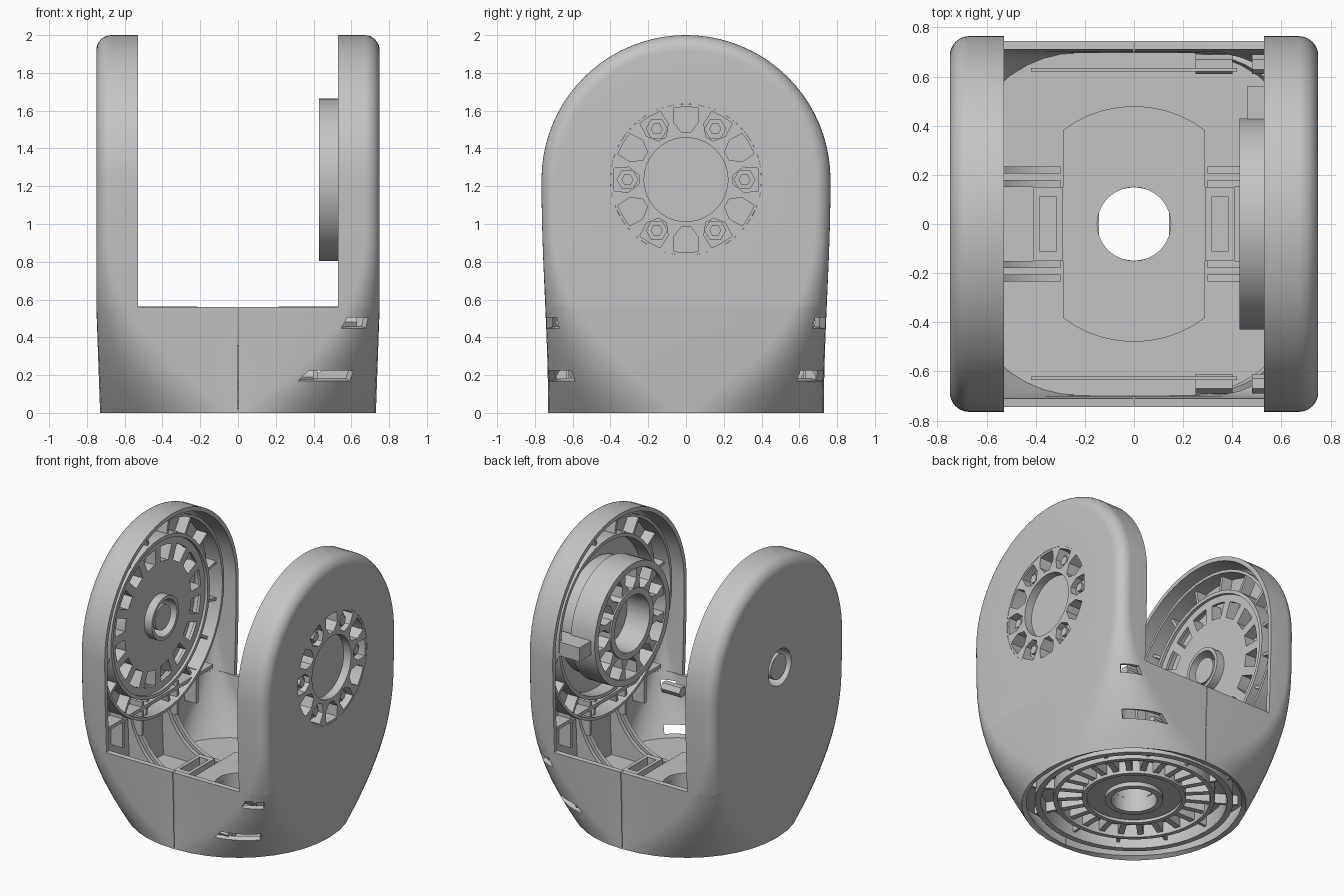
import bpy, bmesh, math
from math import sin, cos, pi, radians, hypot, atan2
from mathutils import Vector

cube = bpy.data.objects.get("Cube")
if cube:
    bpy.data.objects.remove(cube, do_unlink=True)

grey = bpy.data.materials.new("plain_grey")
grey.use_nodes = True
grey.diffuse_color = (0.55, 0.55, 0.55, 1)
grey.node_tree.nodes["Principled BSDF"].inputs["Base Color"].default_value = grey.diffuse_color

AXIS_Z = 1.235     # height of the pivot
ARM_R = 0.765      # radius of the rounded arm top
WALL_Z = 0.56      # top of the low front and back walls
FLOOR = 0.16


def finish(name, bm, wall=0.0):
    """Turn a bmesh into an object; wall > 0 thickens an open skin inwards."""
    bmesh.ops.recalc_face_normals(bm, faces=bm.faces[:])
    if wall:
        ref = Vector((0, 0, 1))
        if sum(f.normal.dot(f.calc_center_median() - ref) * f.calc_area() for f in bm.faces) < 0:
            bmesh.ops.reverse_faces(bm, faces=bm.faces[:])
    mesh = bpy.data.meshes.new(name)
    bm.to_mesh(mesh)
    bm.free()
    obj = bpy.data.objects.new(name, mesh)
    bpy.context.collection.objects.link(obj)
    mesh.materials.append(grey)
    bpy.ops.object.select_all(action='DESELECT')
    obj.select_set(True)
    bpy.context.view_layer.objects.active = obj
    if wall:
        mod = obj.modifiers.new("wall", 'SOLIDIFY')
        mod.thickness = wall
        mod.offset = -1
        bpy.ops.object.modifier_apply(modifier=mod.name)
    bpy.ops.object.shade_smooth_by_angle(angle=radians(30))


def circle(r, n=48, c=(0, 0)):
    return [(c[0] + r * cos(2 * pi * i / n), c[1] + r * sin(2 * pi * i / n)) for i in range(n)]


def turned(pts, a):
    return [(u * cos(a) - v * sin(a), u * sin(a) + v * cos(a)) for u, v in pts]


def rect(u0, u1, v0, v1):
    return [(u0, v0), (u1, v0), (u1, v1), (u0, v1)]


def place(axis, u, v, w):
    return {'z': (u, v, w), 'x': (w, u, v + AXIS_Z), 'y': (u, w, v)}[axis]


def plate(bm, axis, a, b, outer, inner=None):
    """Extrude a loop, with an optional hole, from a to b along an axis."""
    loops = [[[bm.verts.new(place(axis, u, v, w)) for u, v in lp] for w in (a, b)]
             for lp in (outer, inner) if lp]
    n = len(outer)
    for lo, hi in loops:
        for i in range(n):
            j = (i + 1) % n
            bm.faces.new((lo[i], lo[j], hi[j], hi[i]))
    for k in (0, 1):
        if inner:
            o, h = loops[0][k], loops[1][k]
            for i in range(n):
                j = (i + 1) % n
                bm.faces.new((o[i], o[j], h[j], h[i]))
        else:
            bm.faces.new(loops[0][k])


def tube(bm, axis, a, b, r0, r1):
    plate(bm, axis, a, b, circle(r1), circle(r0) if r0 else None)


def spokes(bm, axis, a, b, r0, r1, width, count, start=0.0):
    for i in range(count):
        plate(bm, axis, a, b, turned(rect(r0, r1, -width / 2, width / 2), start + 2 * pi * i / count))


def corner(z):
    """Corner radius: nearly round at the foot, tight in the arms."""
    return 0.08 + 0.635 * max(0, 1 - z / 0.95) ** 2.2


def half_depth(z):
    return 0.73 + 0.035 * sin(min(z / AXIS_Z, 1) * pi / 2) ** 2


def body_ring(z, inset=0.0):
    """Rounded square at height z, with a narrow slit point pair front and back."""
    hx, hy = 0.73 + 0.02 * min(1, z / WALL_Z) - inset, half_depth(z) - inset
    r = max(corner(z) - inset, 0.02)
    pts = []
    for q, (sx, sy) in enumerate(((1, 1), (-1, 1), (-1, -1), (1, -1))):
        for i in range(11):
            a = pi / 2 * (q + i / 10)
            pts.append((sx * (hx - r) + r * cos(a), sy * (hy - r) + r * sin(a)))
        if q in (0, 2):
            pts += [(sx * 0.002, sy * hy), (-sx * 0.002, sy * hy)]
    return pts


# Lower body skin with thin seams front and back, and bolt slots in the left corners
bm = bmesh.new()
rings = [[bm.verts.new((x, y, z)) for x, y in body_ring(z)]
         for z in [WALL_Z * i / 10 for i in range(11)]]
n = len(rings[0])
seams, slots = {11, 35}, {5, 6, 7, 8, 38, 39, 40, 41}
for row, (lo, hi) in enumerate(zip(rings, rings[1:])):
    skipped = seams | slots if row in (3, 8) else seams
    for i in set(range(n)) - skipped:
        j = (i + 1) % n
        bm.faces.new((lo[i], lo[j], hi[j], hi[i]))
finish("lower_body", bm, 0.035)


# Arm skins: rounded rim, flat outer face and a round opening
def arm(name, side, hole):
    bm = bmesh.new()
    zs = [WALL_Z + (AXIS_Z - WALL_Z) * i / 10 for i in range(10)]
    outline = [(half_depth(z), z) for z in zs]
    outline += [(ARM_R * cos(pi * i / 40), AXIS_Z + ARM_R * sin(pi * i / 40)) for i in range(41)]
    outline += [(-half_depth(z), z) for z in reversed(zs)]
    cols = []
    for k in range(-1, 9):
        col = []
        for y, z in outline:
            r = corner(z)
            t = pi / 2 * max(k, 0) / 8
            x = 0.53 if k < 0 else 0.75 - r + r * sin(t)
            d = r * (1 - cos(t))
            if z < AXIS_Z:
                p = (math.copysign(abs(y) - d, y), z)
            else:
                p = (y * (1 - d / ARM_R), AXIS_Z + (z - AXIS_Z) * (1 - d / ARM_R))
            col.append(bm.verts.new((side * x, *p)))
        cols.append(col)
    for a, b in zip(cols, cols[1:]):
        for i in range(len(outline) - 1):
            bm.faces.new((a[i], a[i + 1], b[i + 1], b[i]))
    edge = cols[-1]
    end = edge[-1].co.y
    edge = edge + [bm.verts.new((side * 0.75, end * (1 - i / 6), WALL_Z)) for i in range(1, 12)]
    inner = []
    for v in edge:
        y, z = v.co.y, v.co.z - AXIS_Z
        s = hole / hypot(y, z)
        inner.append(bm.verts.new((side * 0.75, y * s, AXIS_Z + z * s)))
    for i in range(len(edge)):
        j = (i + 1) % len(edge)
        bm.faces.new((edge[i], edge[j], inner[j], inner[i]))
    finish(name, bm, 0.03)


arm("left_arm", 1, 0.4)
arm("right_arm", -1, 0.13)

# Drive wheel set into the left arm, with pockets on both faces
bm = bmesh.new()
tube(bm, 'x', 0.61, 0.63, 0, 0.4)
tube(bm, 'x', 0.62, 0.748, 0.385, 0.4)
tube(bm, 'x', 0.62, 0.748, 0.222, 0.25)
tube(bm, 'x', 0.62, 0.69, 0, 0.225)
web = [(0.24, -0.045), (0.31, -0.015), (0.39, -0.04), (0.39, 0.04), (0.31, 0.015), (0.24, 0.045)]
for i in range(12):
    plate(bm, 'x', 0.62, 0.748, turned(web, pi / 12 + pi * i / 6))
    plate(bm, 'x', 0.44, 0.62, turned(web, pi / 12 + pi * i / 6))
tube(bm, 'x', 0.43, 0.62, 0.385, 0.43)
tube(bm, 'x', 0.43, 0.62, 0.2, 0.245)
plate(bm, 'x', 0.46, 0.72, rect(0.41, 0.56, -0.07, 0.03))
finish("drive_wheel", bm)

# Hex bolts in the drive wheel pockets and the corner slots
bm = bmesh.new()
for i in range(6):
    c = (0.31 * cos(pi * i / 3), 0.31 * sin(pi * i / 3))
    plate(bm, 'x', 0.62, 0.71, circle(0.058, 6, c))
    plate(bm, 'x', 0.7, 0.73, circle(0.032, 6, c))
for s in (1, -1):
    for z, x in ((0.48, 0.63), (0.19, 0.4)):
        plate(bm, 'x', x - 0.15, x, circle(0.04, 6, (s * 0.65, z - AXIS_Z)))
finish("hex_bolts", bm)

# Ribs lining the inside of each arm
for name, s in (("left_arm_ribs", 1), ("right_arm_ribs", -1)):
    bm = bmesh.new()
    tube(bm, 'x', s * 0.62, s * 0.725, 0.54, 0.565)
    tube(bm, 'x', s * 0.6, s * 0.725, 0.68, 0.7)
    spokes(bm, 'x', s * 0.64, s * 0.725, 0.55, 0.69, 0.02, 16, pi / 16)
    for y in (-0.42, -0.2, 0.2, 0.42):
        plate(bm, 'x', s * 0.62, s * 0.725, rect(y - 0.012, y + 0.012, 0.45 - AXIS_Z, -0.54))
    plate(bm, 'x', s * 0.62, s * 0.725, rect(-0.6, 0.6, -0.6, -0.575))
    if s < 0:
        tube(bm, 'x', -0.64, -0.66, 0.15, 0.38)
        tube(bm, 'x', -0.64, -0.725, 0.36, 0.38)
        tube(bm, 'x', -0.64, -0.66, 0.49, 0.55)
        spokes(bm, 'x', -0.64, -0.725, 0.37, 0.5, 0.06, 16)
    finish(name, bm)

# Pivot hub on the right arm
bm = bmesh.new()
tube(bm, 'x', -0.58, -0.73, 0.13, 0.155)
tube(bm, 'x', -0.6, -0.74, 0, 0.09)
finish("pivot_hub", bm)

# Floor and raised middle plate, both with a cable hole, and low inner walls
bm = bmesh.new()
floor_loop = body_ring(FLOOR, 0.03)
plate(bm, 'z', FLOOR - 0.03, FLOOR, floor_loop,
      [(0.15 * cos(atan2(y, x)), 0.15 * sin(atan2(y, x))) for x, y in floor_loop])
plate(bm, 'z', FLOOR - 0.01, FLOOR + 0.04,
      [(max(-0.29, min(0.29, x)), y) for x, y in circle(0.48)], circle(0.15))
for s in (1, -1):
    plate(bm, 'z', FLOOR - 0.01, FLOOR + 0.2, rect(-0.42, 0.42, s * 0.62, s * 0.635))
finish("floor", bm)

# Curved gussets and small trays that tie the floor to the arms
bm = bmesh.new()
for s in (1, -1):
    curve = [(s * (0.3 + 0.42 * sin(pi * i / 20)), 0.75 - 0.56 * cos(pi * i / 20)) for i in range(11)]
    for y in (-0.235, -0.18, 0.15, 0.205):
        plate(bm, 'y', y, y + 0.03, curve + [(s * 0.72, FLOOR - 0.01), (s * 0.3, FLOOR - 0.01)])
    plate(bm, 'z', FLOOR - 0.01, FLOOR + 0.08,
          rect(s * 0.29, s * 0.41, -0.15, 0.15), rect(s * 0.315, s * 0.385, -0.11, 0.11))
finish("gussets", bm)

# Underside: turntable rings, teeth and collar
bm = bmesh.new()
tube(bm, 'z', 0.02, FLOOR - 0.02, 0.61, 0.65)
tube(bm, 'z', 0.04, FLOOR - 0.02, 0.5, 0.53)
tube(bm, 'z', 0.06, 0.08, 0.17, 0.33)
tube(bm, 'z', 0.04, FLOOR - 0.02, 0.31, 0.34)
tube(bm, 'z', 0.03, FLOOR, 0.15, 0.19)
spokes(bm, 'z', 0.06, FLOOR - 0.02, 0.33, 0.51, 0.04, 24)
spokes(bm, 'z', 0.06, FLOOR - 0.02, 0.52, 0.69, 0.02, 12)
finish("turntable", bm)
